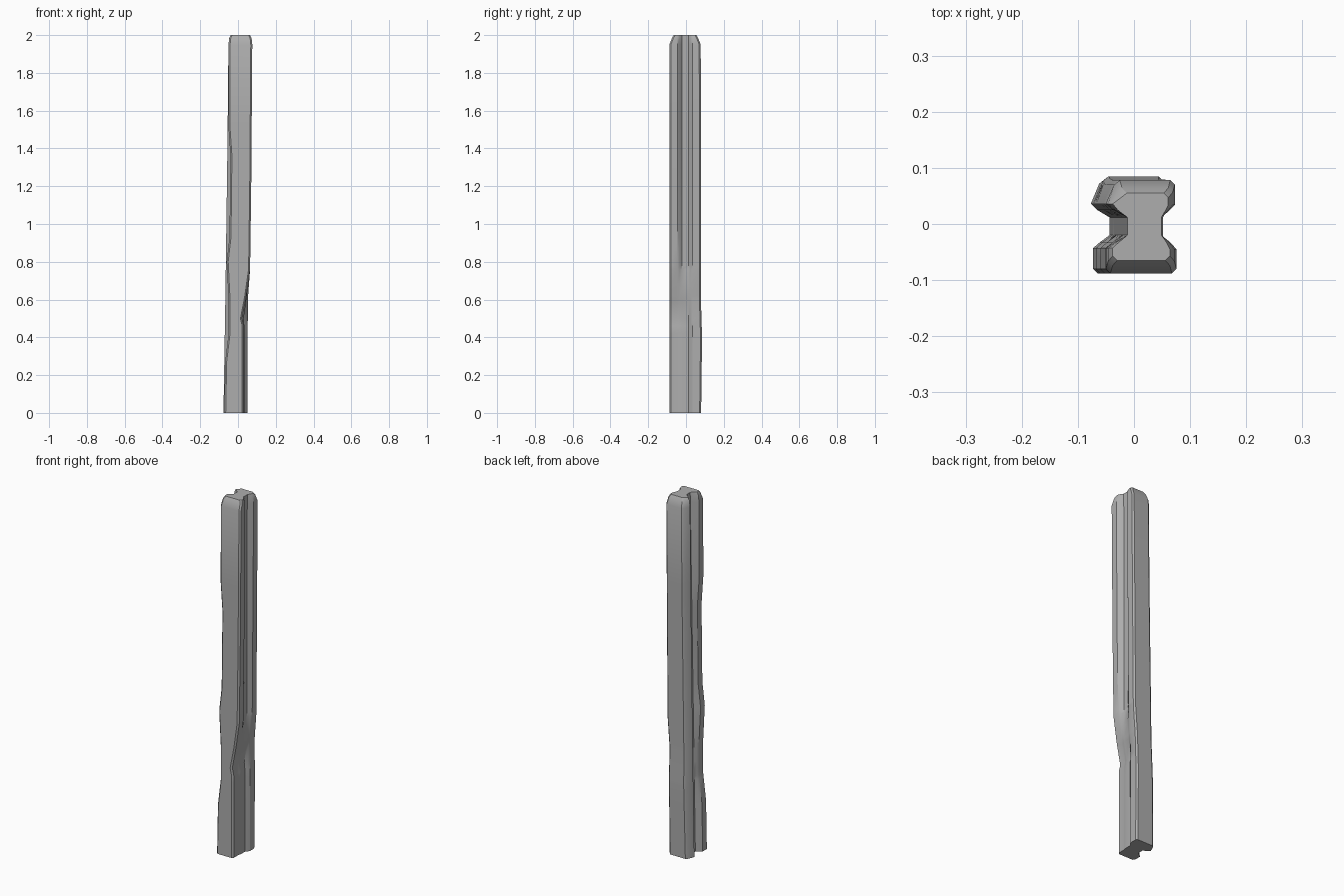
import bpy, bmesh, math

cube = bpy.data.objects.get("Cube")
if cube:
    bpy.data.objects.remove(cube, do_unlink=True)

stone = bpy.data.materials.new("plain_grey")
stone.use_nodes = True
grey = (0.42, 0.42, 0.42, 1)
stone.diffuse_color = grey
stone.node_tree.nodes["Principled BSDF"].inputs["Base Color"].default_value = grey

# Worn edges of each flange and the web along the post: (height, x) keys
FRONT_LEFT = [(0, -.073), (.27, -.068), (.42, -.05), (.6, -.05), (.8, -.06),
              (.93, -.045), (1.36, -.04), (1.52, -.051), (2, -.05)]
FRONT_RIGHT = [(0, .03), (.46, .03), (.5, .021), (.62, .044), (.76, .064), (1.2, .07), (2, .076)]
BACK_LEFT = [(0, -.077), (.6, -.067), (1.4, -.056), (2, -.05)]
BACK_RIGHT = [(0, .05), (.6, .052), (.76, .064), (2, .073)]
WEB_LEFT = [(0, -.044), (2, -.012)]
WEB_RIGHT = [(0, .034), (.46, .034), (.5, .03), (.62, .047), (.68, .052), (.78, .046), (2, .049)]
BACK_Y = [(0, .08), (.4, .085), (.6, .079), (2, .078)]


def at(keys, z):
    """Linear value of a key list at a height."""
    for (z0, a), (z1, b) in zip(keys, keys[1:]):
        if z <= z1:
            return a + (b - a) * (z - z0) / (z1 - z0)
    return keys[-1][1]


def section(z, inset=0, end=0):
    """H-shaped outline; inset narrows x and end pulls in the y faces."""
    fl, bl = at(FRONT_LEFT, z) + inset, at(BACK_LEFT, z) + inset
    fr, br = at(FRONT_RIGHT, z) - inset, at(BACK_RIGHT, z) - inset
    wl, wr = at(WEB_LEFT, z), at(WEB_RIGHT, z)
    yf, yb = -.088 + end, at(BACK_Y, z) - end
    c = .008
    return [(fl + c, yf), (fr - c, yf), (fr, yf + c), (fr, -.045),
            (fr + (wr - fr) * .4, -.033), (wr, -.02), (wr, .012),
            (wr + (br - wr) * .6, .024), (br, .034), (br, yb - c),
            (br - c, yb), (bl + .025, yb), (bl + .015, yb - c), (bl, .036),
            (bl + (wl - bl) * .35, .025), (wl, .012), (wl, -.02),
            (fl + (wl - fl) * .4, -.033), (fl, -.043), (fl, yf + c)]


# Post lofted through every key height, with a rounded top end
heights = {z for keys in (FRONT_LEFT, FRONT_RIGHT, BACK_LEFT, BACK_RIGHT, WEB_RIGHT, BACK_Y)
           for z, x in keys if z < 1.9}
levels = [(z, 0, 0) for z in sorted(heights)]
levels += [(1.95, 0, 0), (1.985, .004, .014), (2, .012, .023)]

bm = bmesh.new()
rings = [[bm.verts.new((x, y, z)) for x, y in section(z, i, e)] for z, i, e in levels]
for low, high in zip(rings, rings[1:]):
    for k in range(len(low)):
        n = (k + 1) % len(low)
        bm.faces.new((low[k], low[n], high[n], high[k]))
bm.faces.new(rings[0][::-1])
bm.faces.new(rings[-1])
bmesh.ops.recalc_face_normals(bm, faces=bm.faces)

mesh = bpy.data.meshes.new("grooved_post")
bm.to_mesh(mesh)
bm.free()
mesh.materials.append(stone)
post = bpy.data.objects.new("grooved_post", mesh)
bpy.context.collection.objects.link(post)
bpy.context.view_layer.objects.active = post
post.select_set(True)
bpy.ops.object.shade_smooth_by_angle(angle=math.radians(32))
